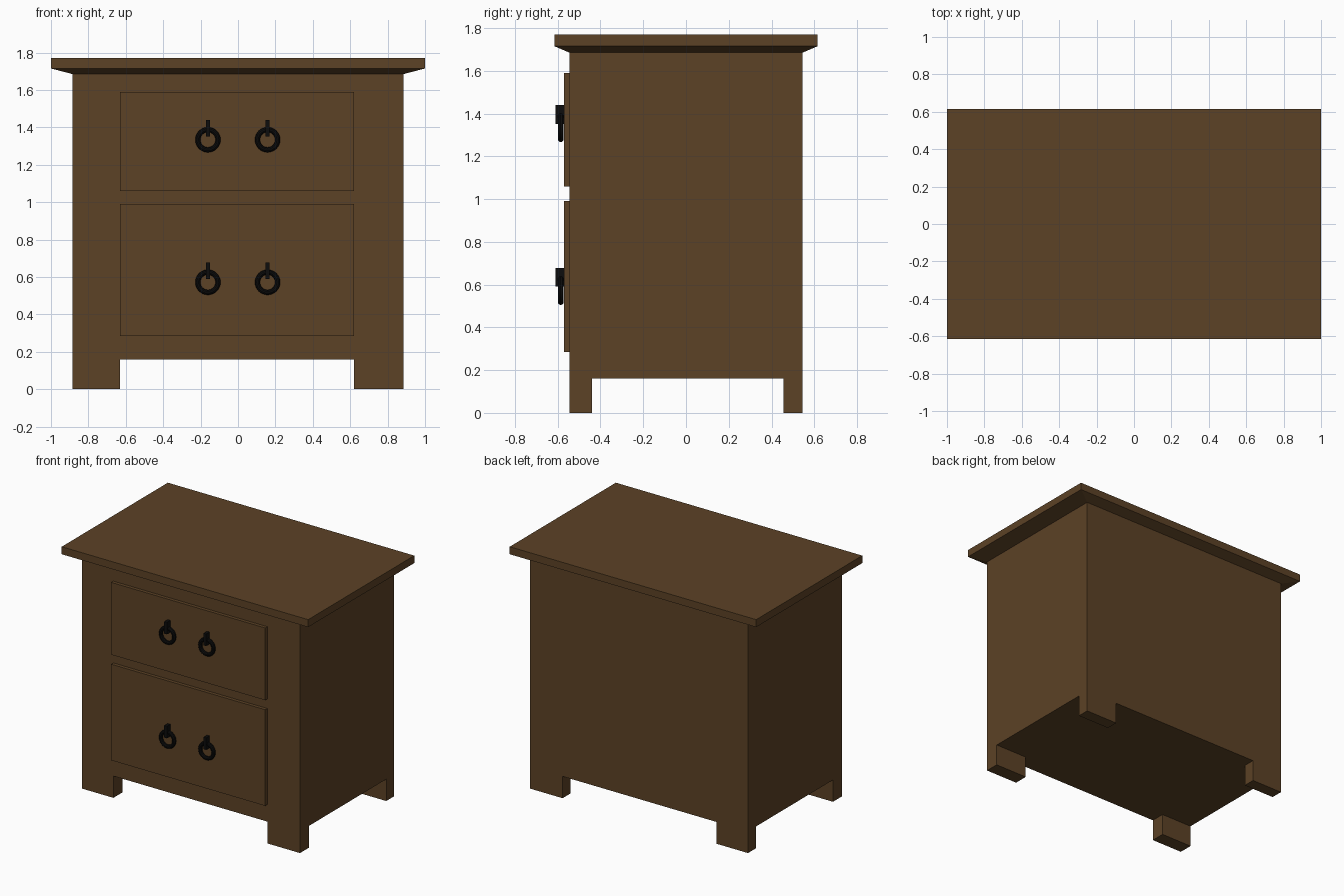
import bpy, bmesh
from math import radians

if "Cube" in bpy.data.objects:
    bpy.data.objects.remove(bpy.data.objects["Cube"])


def material(name, color):
    m = bpy.data.materials.new(name)
    m.diffuse_color = color
    m.use_nodes = True
    m.node_tree.nodes["Principled BSDF"].inputs["Base Color"].default_value = m.diffuse_color
    return m


wood = material("dark_wood", (0.107, 0.054, 0.019, 1))
iron = material("black_iron", (0.004, 0.004, 0.004, 1))


def finish(name, bm, mat):
    bmesh.ops.recalc_face_normals(bm, faces=bm.faces)
    mesh = bpy.data.meshes.new(name)
    bm.to_mesh(mesh)
    bm.free()
    mesh.materials.append(mat)
    obj = bpy.data.objects.new(name, mesh)
    bpy.context.collection.objects.link(obj)
    return obj


def box(name, lo, hi, mat):
    bm = bmesh.new()
    bmesh.ops.create_cube(bm, size=1)
    for v in bm.verts:
        v.co = [(a + b) / 2 + c * (b - a) for a, b, c in zip(lo, hi, v.co)]
    return finish(name, bm, mat)


# Carcass: a 3x3 plan whose corner cells extrude down into feet
XS, YS = (-0.885, -0.63, 0.62, 0.885), (-0.545, -0.44, 0.455, 0.545)
FLOOR, TOP_Z = 0.16, 1.685
bm = bmesh.new()
plan = [[bm.verts.new((x, y, FLOOR)) for y in YS] for x in XS]
cells = {(i, j): bm.faces.new((plan[i][j], plan[i + 1][j], plan[i + 1][j + 1], plan[i][j + 1]))
         for i in range(3) for j in range(3)}


def extrude(faces, z):
    ret = bmesh.ops.extrude_face_region(bm, geom=faces, use_keep_orig=True)
    for g in ret["geom"]:
        if isinstance(g, bmesh.types.BMVert):
            g.co.z = z


extrude(list(cells.values()), TOP_Z)
for key in ((0, 0), (0, 2), (2, 0), (2, 2)):
    extrude([cells[key]], 0)
    bm.faces.remove(cells[key])
bmesh.ops.recalc_face_normals(bm, faces=bm.faces)
bmesh.ops.dissolve_limit(bm, angle_limit=radians(1), verts=bm.verts, edges=bm.edges)
finish("cabinet_body", bm, wood)

# Table top: slab with a chamfered underside
bm = bmesh.new()
rings = []
for hx, hy, z in ((0.885, 0.545, TOP_Z), (1, 0.615, 1.715), (1, 0.615, 1.77)):
    rings.append([bm.verts.new((sx * hx, sy * hy, z))
                  for sx, sy in ((-1, -1), (1, -1), (1, 1), (-1, 1))])
for a, b in zip(rings, rings[1:]):
    for k in range(4):
        n = (k + 1) % 4
        bm.faces.new((a[k], a[n], b[n], b[k]))
bm.faces.new(rings[0])
bm.faces.new(rings[-1])
finish("table_top", bm, wood)

# Drawers, each with two hanging ring pulls
for label, z0, z1, ring_z in (("upper", 1.06, 1.59, 1.334), ("lower", 0.285, 0.99, 0.572)):
    box(label + "_drawer_front", (-0.63, -0.57, z0), (0.62, -0.545, z1), wood)
    for side, x in (("left", -0.161), ("right", 0.158)):
        box(f"{label}_{side}_pull_bracket", (x - 0.011, -0.61, ring_z + 0.018),
            (x + 0.011, -0.568, ring_z + 0.106), iron)
        bpy.ops.mesh.primitive_torus_add(
            major_segments=32, minor_segments=10, major_radius=0.054, minor_radius=0.0135,
            location=(x, -0.586, ring_z), rotation=(radians(90), 0, 0))
        ring = bpy.context.object
        ring.name = f"{label}_{side}_pull_ring"
        ring.data.materials.append(iron)
        bpy.ops.object.shade_smooth_by_angle()
